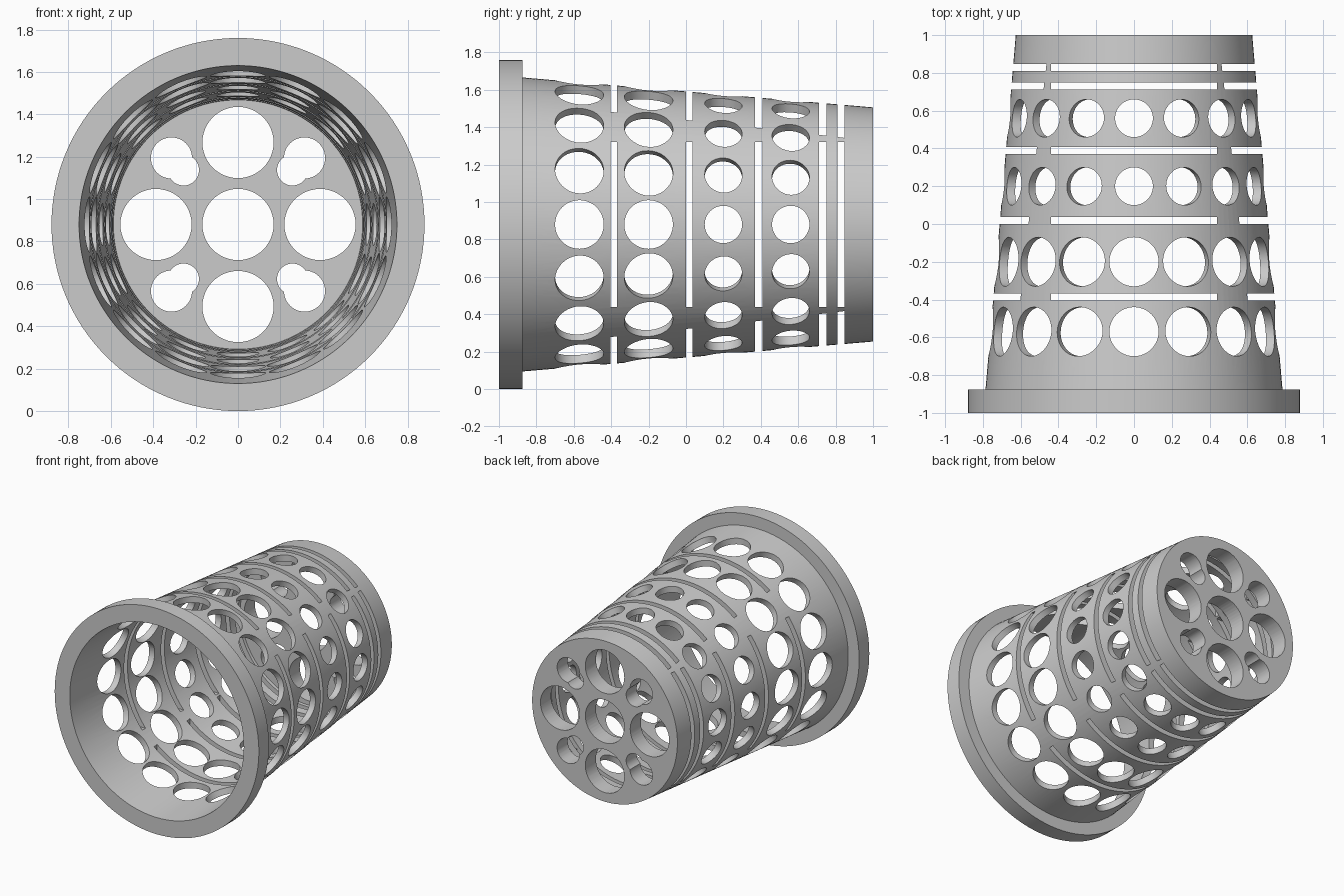
import bpy, bmesh, math
from mathutils import Matrix, Vector

if "Cube" in bpy.data.objects:
    bpy.data.objects.remove(bpy.data.objects["Cube"])

CZ = 0.88      # height of the cup axis, which runs along y
SEG = 128


def finish(bm, name):
    bmesh.ops.recalc_face_normals(bm, faces=bm.faces)
    mesh = bpy.data.meshes.new(name)
    bm.to_mesh(mesh)
    bm.free()
    ob = bpy.data.objects.new(name, mesh)
    bpy.context.collection.objects.link(ob)
    return ob


def add_cylinder(bm, start, direction, length, radius, seg=48):
    d = Vector(direction).normalized()
    rot = d.to_track_quat('Z', 'Y').to_matrix().to_4x4()
    mid = Vector(start) + d * length / 2
    bmesh.ops.create_cone(bm, cap_ends=True, segments=seg, radius1=radius,
                          radius2=radius, depth=length,
                          matrix=Matrix.Translation(mid) @ rot)


def add_box(bm, centre, size):
    bmesh.ops.create_cube(bm, size=1, matrix=Matrix.Translation(centre)
                          @ Matrix.Diagonal((*size, 1)))


# Tapered cup with rim flange and thick floor: (radius, y) profile spun about y
profile = [(0, 0.87), (0.588, 0.87), (0.75, -1), (0.88, -1), (0.88, -0.875),
           (0.786, -0.875), (0.626, 1), (0, 1)]
bm = bmesh.new()
verts = [bm.verts.new((r, y, CZ)) for r, y in profile]
edges = [bm.edges.new(pair) for pair in zip(verts, verts[1:])]
bmesh.ops.spin(bm, geom=verts + edges, cent=(0, 0, CZ), axis=(0, 1, 0),
               angle=math.tau, steps=SEG, use_merge=True)
bmesh.ops.remove_doubles(bm, verts=bm.verts, dist=1e-5)
cup = finish(bm, "net_cup")

# Two cutter sets, so that no cutter overlaps another within its own set
hole_rows = [(-0.57, 0.13), (-0.20, 0.13), (0.20, 0.10), (0.56, 0.10)]
slots = [(-0.405, -0.368), (0.0, 0.036), (0.37, 0.408), (0.712, 0.75), (0.81, 0.847)]
for k in range(2):
    bm = bmesh.new()
    # Round holes in the side wall, every other one of sixteen
    for y, r in hole_rows:
        for i in range(k, 16, 2):
            a = math.tau * i / 16
            d = Vector((math.cos(a), 0, math.sin(a)))
            add_cylinder(bm, Vector((0, y, CZ)) + d * 0.5, d, 0.5, r)
    # Ring slots, leaving four bridges on the diagonals
    for y0, y1 in slots:
        size = (0.88, y1 - y0, 2.2) if k == 0 else (2.2, y1 - y0, 0.88)
        add_box(bm, (0, (y0 + y1) / 2, CZ), size)
    # Floor holes: five large ones and four keyhole pairs
    floor = []
    if k == 0:
        floor += [(0, 0, 0.168)]
        floor += [(x * 0.387, z * 0.387, 0.168)
                  for x, z in ((1, 0), (-1, 0), (0, 1), (0, -1))]
    p, r = ((0.314, 0.097), (0.257, 0.073))[k]
    floor += [(sx * p, sz * p, r) for sx in (1, -1) for sz in (1, -1)]
    for x, z, r in floor:
        add_cylinder(bm, (x, 0.855, CZ + z), (0, 1, 0), 0.3, r)
    cutter = finish(bm, "cutter")
    cutter.hide_render = True

    mod = cup.modifiers.new("holes", 'BOOLEAN')
    mod.operation = 'DIFFERENCE'
    mod.solver = 'EXACT'
    mod.object = cutter
    bpy.context.view_layer.objects.active = cup
    bpy.ops.object.modifier_apply(modifier=mod.name)
    bpy.data.objects.remove(cutter)

bpy.ops.object.select_all(action='DESELECT')
cup.select_set(True)
bpy.context.view_layer.objects.active = cup
bpy.ops.object.shade_smooth_by_angle(angle=math.radians(30))
